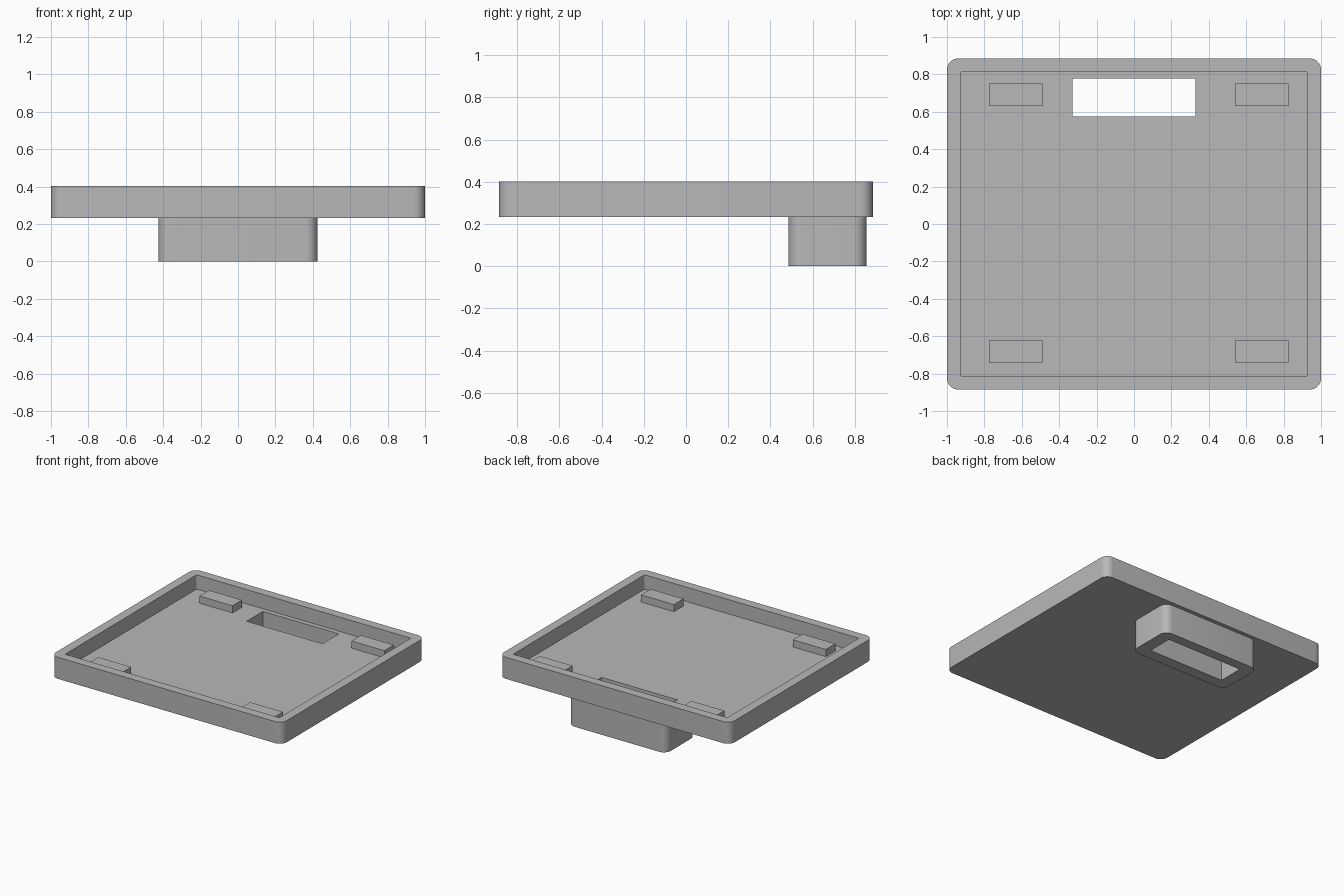
import bpy, bmesh, math

cube = bpy.data.objects.get("Cube")
if cube:
    bpy.data.objects.remove(cube, do_unlink=True)

grey = bpy.data.materials.new("plain grey")
grey.use_nodes = True
colour = (0.48, 0.48, 0.48, 1)
grey.diffuse_color = colour
grey.node_tree.nodes["Principled BSDF"].inputs["Base Color"].default_value = colour

# Heights of the stacked levels
BASE, FLOOR, PAD, RIM = 0.233, 0.29, 0.346, 0.402
STEPS = 8

# Outlines: half width, front y, back y, corner radius
TRAY = (1.0, -0.885, 0.885, 0.06)
CAVITY = (0.928, -0.814, 0.814, 0.008)
NECK = (0.425, 0.485, 0.855, 0.06)
SLOT = (0.328, 0.575, 0.777, 0.0)


def outline(half, y0, y1, r):
    """Rounded rectangle, counter-clockwise, with matching point counts."""
    corners = [(half, y1), (-half, y1), (-half, y0), (half, y0)]
    points = []
    for i, (x, y) in enumerate(corners):
        cx = x - math.copysign(r, x)
        cy = y1 - r if y == y1 else y0 + r
        for k in range(STEPS + 1):
            a = (i + k / STEPS) * math.pi / 2
            points.append((cx + r * math.cos(a), cy + r * math.sin(a)))
    return points


def finish(name, bm):
    bmesh.ops.remove_doubles(bm, verts=bm.verts, dist=0.0001)
    bmesh.ops.recalc_face_normals(bm, faces=bm.faces)
    mesh = bpy.data.meshes.new(name)
    bm.to_mesh(mesh)
    bm.free()
    mesh.materials.append(grey)
    obj = bpy.data.objects.new(name, mesh)
    bpy.context.collection.objects.link(obj)
    return obj


def ring_solid(name, levels):
    """Closed ring swept through a cycle of (outline, height) levels."""
    bm = bmesh.new()
    loops = [[bm.verts.new((x, y, z)) for x, y in outline(*shape)]
             for shape, z in levels]
    for a, b in zip(loops, loops[1:] + loops[:1]):
        for i in range(len(a)):
            j = (i + 1) % len(a)
            bm.faces.new((a[i], a[j], b[j], b[i]))
    obj = finish(name, bm)
    bpy.ops.object.select_all(action='DESELECT')
    obj.select_set(True)
    bpy.context.view_layer.objects.active = obj
    bpy.ops.object.shade_smooth_by_angle(angle=math.radians(30))


def block(name, x0, x1, y0, y1, z0, z1):
    bm = bmesh.new()
    bmesh.ops.create_cube(bm, size=1)
    for v in bm.verts:
        v.co = (x1 if v.co.x > 0 else x0,
                y1 if v.co.y > 0 else y0,
                z1 if v.co.z > 0 else z0)
    finish(name, bm)


# Shallow tray with a slot through its floor
ring_solid("tray", [(TRAY, BASE), (TRAY, RIM), (CAVITY, RIM),
                    (CAVITY, FLOOR), (SLOT, FLOOR), (SLOT, BASE)])

# Hollow neck below the slot
ring_solid("neck", [(NECK, 0), (NECK, BASE), (SLOT, BASE), (SLOT, 0)])

# Four raised pads on the floor
for side, x in (("right", -0.775), ("left", 0.54)):
    for end, y in (("front", -0.74), ("back", 0.632)):
        block(f"{end}_{side}_pad", x, x + 0.285, y, y + 0.118, FLOOR - 0.01, PAD)
